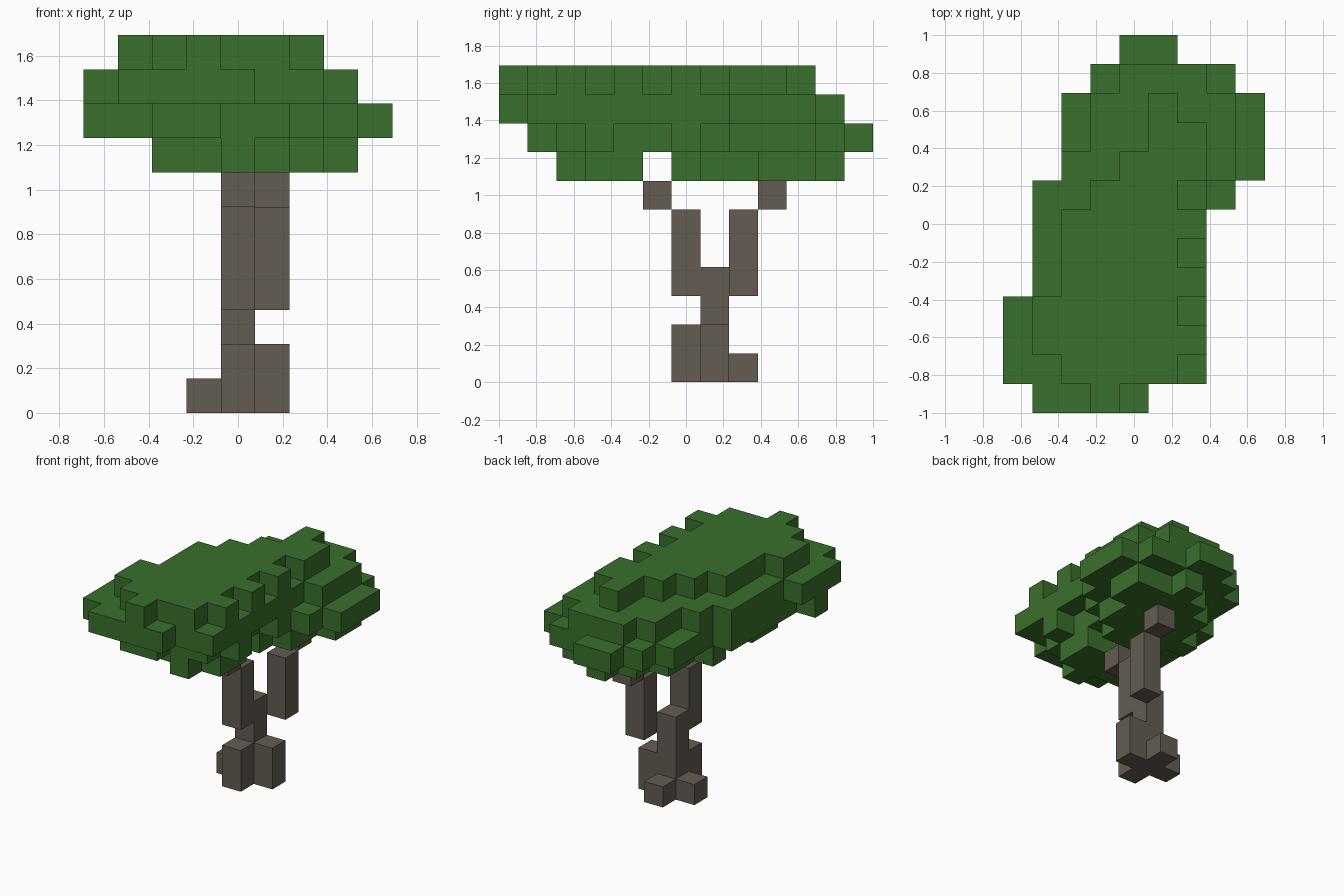
import bpy
import bmesh
from mathutils import Vector

cube = bpy.data.objects.get("Cube")
if cube:
    bpy.data.objects.remove(cube, do_unlink=True)

UNIT = 2 / 13                       # edge of one block
ORIGIN = Vector((-4.5, -6.5, 0))    # grid corner, in blocks
AXES = [Vector((1, 0, 0)), Vector((0, 1, 0)), Vector((0, 0, 1))]


def make_material(name, color):
    mat = bpy.data.materials.new(name)
    mat.use_nodes = True
    mat.diffuse_color = color
    bsdf = mat.node_tree.nodes["Principled BSDF"]
    bsdf.inputs["Base Color"].default_value = color
    bsdf.inputs["Roughness"].default_value = 0.9
    return mat


def build_blocks(name, cells, mat):
    """Skin a set of grid cells, keeping only the exposed faces."""
    bm = bmesh.new()
    for cell in cells:
        centre = Vector(cell) + Vector((0.5, 0.5, 0.5)) + ORIGIN
        for a, axis in enumerate(AXES):
            u, v = AXES[(a + 1) % 3] / 2, AXES[(a + 2) % 3] / 2
            for sign in (-1, 1):
                neighbour = tuple(c + int(sign * d) for c, d in zip(cell, axis))
                if neighbour in cells:
                    continue
                mid = centre + axis * sign / 2
                ring = [mid - u - v, mid + u - v, mid + u + v, mid - u + v]
                bm.faces.new([bm.verts.new(p * UNIT) for p in ring[::sign]])
    bmesh.ops.remove_doubles(bm, verts=bm.verts, dist=UNIT / 100)
    mesh = bpy.data.meshes.new(name)
    bm.to_mesh(mesh)
    bm.free()
    mesh.materials.append(mat)
    obj = bpy.data.objects.new(name, mesh)
    bpy.context.collection.objects.link(obj)
    return obj


def column(x, y, bottom, top):
    return {(x, y, z) for z in range(bottom, top)}


def layer(z, first_row, spans):
    """One canopy slice: each span is the first and last block of a row."""
    return {(x, first_row + r, z)
            for r, span in enumerate(spans) if span
            for x in range(span[0], span[1] + 1)}


leaf = make_material("leaf green", (0.042, 0.162, 0.025, 1))
bark = make_material("bark brown", (0.127, 0.107, 0.084, 1))

# Trunk: stem with flared roots, then two branches stepping outwards
build_blocks("trunk", column(4, 7, 0, 4) | column(4, 6, 0, 2) | column(5, 7, 0, 2)
             | column(3, 7, 0, 1) | column(4, 8, 0, 1), bark)
build_blocks("front_branch", column(4, 6, 3, 6) | column(4, 5, 6, 7), bark)
build_blocks("back_branch", column(5, 8, 3, 6) | column(5, 9, 6, 7), bark)

# Canopy: four slices from the underside to the crown
underside = layer(7, 2, [(4, 4), (2, 5), (2, 5), None, (3, 5), (2, 6), (3, 6),
                         (3, 7), (4, 7), (5, 5)])
lower = layer(8, 1, [(2, 3), (0, 5), (1, 6), (1, 5), (1, 5), (1, 6), (1, 7),
                     (2, 8), (2, 8), (2, 8), (3, 7), (4, 5)])
upper = layer(9, 0, [(1, 4), (0, 6), (0, 6), (0, 6), (1, 6), (1, 6), (1, 6),
                     (1, 6), (2, 7), (3, 7), (3, 7), (4, 6)])
crown = layer(10, 0, [(3, 3), (2, 5), (1, 6), (1, 5), (2, 6), (2, 5), (2, 6),
                      (3, 5), (4, 6), (5, 6), (5, 5)])
build_blocks("canopy", underside | lower | upper | crown, leaf)
